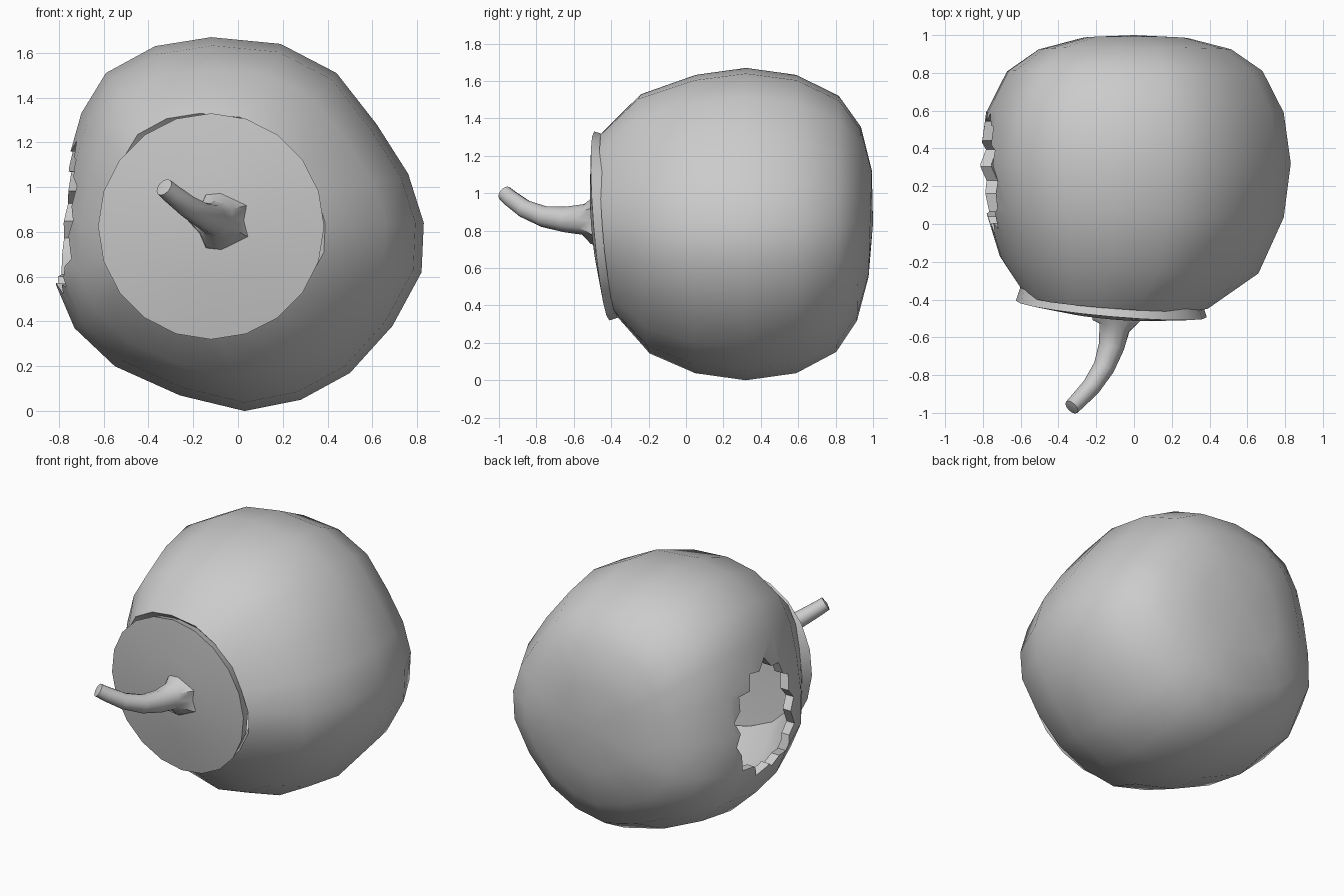
import bpy, bmesh, math, random
from mathutils import Vector

if "Cube" in bpy.data.objects:
    bpy.data.objects.remove(bpy.data.objects["Cube"])

random.seed(4)


def loft(name, rings, start=None, end=None):
    """Skin a list of closed rings, with optional pole points at each end."""
    bm = bmesh.new()
    loops = [[bm.verts.new(p) for p in ring] for ring in rings]
    n = len(loops[0])
    for a, b in zip(loops, loops[1:]):
        for i in range(n):
            j = (i + 1) % n
            bm.faces.new((a[i], a[j], b[j], b[i]))
    for pole, ring in ((start, loops[0]), (end, loops[-1])):
        if pole is not None:
            v = bm.verts.new(pole)
            for i in range(n):
                bm.faces.new((ring[i], ring[(i + 1) % n], v))
    bmesh.ops.recalc_face_normals(bm, faces=bm.faces[:])
    mesh = bpy.data.meshes.new(name)
    bm.to_mesh(mesh)
    bm.free()
    obj = bpy.data.objects.new(name, mesh)
    bpy.context.collection.objects.link(obj)
    return obj


def activate(obj):
    bpy.ops.object.select_all(action='DESELECT')
    obj.select_set(True)
    bpy.context.view_layer.objects.active = obj


def smooth(obj, degrees):
    activate(obj)
    bpy.ops.object.shade_smooth_by_angle(angle=math.radians(degrees))


# Hollow body: widest outline (x, z), scaled and shifted along y
CZ = 0.84
outline = [(0.03, 0), (0.28, 0.05), (0.50, 0.17), (0.69, 0.38), (0.82, 0.62),
           (0.83, 0.84), (0.76, 1.06), (0.62, 1.28), (0.44, 1.51), (0.19, 1.64),
           (-0.12, 1.67), (-0.37, 1.63), (-0.59, 1.51), (-0.70, 1.33),
           (-0.765, 1.10), (-0.81, 0.84), (-0.82, 0.58), (-0.73, 0.37),
           (-0.55, 0.20), (-0.26, 0.07)]
# y, scale, x shift, tilt by x, tilt by z
sections = [(-0.41, 0.59, -0.10, -0.08, -0.08), (-0.22, 0.83, -0.03, -0.06, -0.04),
            (0.05, 0.955, 0, -0.02, 0), (0.32, 1.0, 0, 0, 0),
            (0.59, 0.955, 0, 0, 0), (0.81, 0.82, 0, 0, 0.01),
            (0.925, 0.62, 0, 0, 0.02), (0.985, 0.34, 0, 0, 0.03)]
body_rings = [[(x * s + sx, y + tx * x * s + tz * (z - CZ) * s, CZ + (z - CZ) * s)
               for x, z in outline] for y, s, sx, tx, tz in sections]
body = loft("hollow_body", body_rings, end=(0, 1.0, CZ))
wall = body.modifiers.new("wall", 'SOLIDIFY')
wall.thickness = 0.055
wall.offset = -1

# Jagged prism that breaks the hole in the left side
jag = []
for i in range(26):
    a = 2 * math.pi * i / 26
    r = 0.31 + (0.035 if i % 2 else -0.02) + random.uniform(-0.025, 0.025)
    jag.append((0.27 + r * math.cos(a), 0.85 + r * math.sin(a)))
cutter = loft("hole_cutter", [[(x, y, z) for y, z in jag] for x in (-1.1, -0.4)],
              start=(-1.1, 0.27, 0.85), end=(-0.4, 0.27, 0.85))
cutter.hide_render = True
cut = body.modifiers.new("hole", 'BOOLEAN')
cut.operation = 'DIFFERENCE'
cut.solver = 'EXACT'
cut.object = cutter
activate(body)
for m in ("wall", "hole"):
    bpy.ops.object.modifier_apply(modifier=m)
bpy.data.objects.remove(cutter, do_unlink=True)
smooth(body, 35)


# Domed, slightly tilted lid over the front opening
def lid_ring(r, depth, n=20):
    pts = []
    for i in range(n):
        a = 2 * math.pi * i / n
        x, z = r * math.cos(a), r * math.sin(a)
        pts.append((x - 0.12, depth - 0.087 * x - 0.08 * z, z + 0.825))
    return pts


lid = loft("lid", [lid_ring(0.25, -0.485), lid_ring(0.505, -0.45),
                   lid_ring(0.48, -0.37)],
           start=(-0.12, -0.495, 0.825), end=(-0.12, -0.40, 0.825))
smooth(lid, 35)

# Curved stem with a lumpy flared foot: centre point, radius, lump size
path = [((-0.07, -0.47, 0.85), 0.135, 0.15), ((-0.08, -0.51, 0.85), 0.12, 0.15),
        ((-0.10, -0.55, 0.86), 0.082, 0.05), ((-0.12, -0.65, 0.86), 0.068, 0),
        ((-0.16, -0.76, 0.875), 0.057, 0), ((-0.225, -0.86, 0.915), 0.05, 0),
        ((-0.295, -0.935, 0.97), 0.045, 0), ((-0.33, -0.97, 1.0), 0.042, 0)]
stem_rings = []
for k, (c, r, lump) in enumerate(path):
    ahead = Vector(path[min(k + 1, len(path) - 1)][0])
    behind = Vector(path[max(k - 1, 0)][0])
    t = Vector((0, -1, 0)) if k < 2 else (ahead - behind).normalized()
    u = t.cross(Vector((0, 0, 1))).normalized()
    v = u.cross(t)
    ring = []
    for i in range(12):
        a = 2 * math.pi * i / 12
        rr = r * (1 + lump * math.cos(5 * a))
        ring.append(Vector(c) + u * rr * math.cos(a) + v * rr * math.sin(a))
    stem_rings.append(ring)
stem = loft("stem", stem_rings, start=path[0][0], end=(-0.335, -0.975, 1.005))
smooth(stem, 45)
